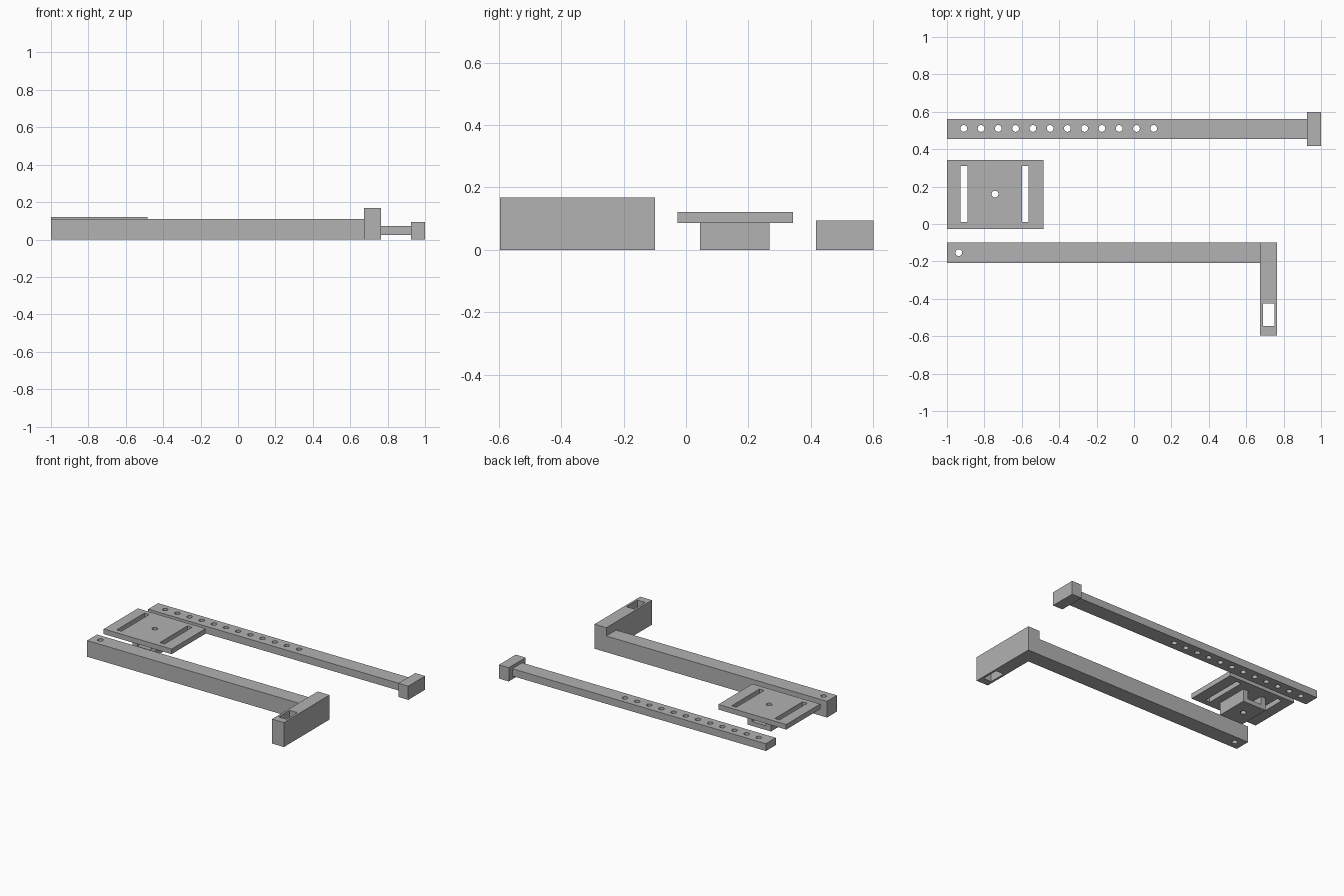
import bpy, bmesh
from mathutils import Matrix, Vector

if "Cube" in bpy.data.objects:
    bpy.data.objects.remove(bpy.data.objects["Cube"])

grey = bpy.data.materials.new("plain grey")
grey.diffuse_color = (0.445, 0.445, 0.445, 1)
grey.use_nodes = True
grey.node_tree.nodes["Principled BSDF"].inputs["Base Color"].default_value = grey.diffuse_color


def add_box(bm, x, y, z):
    """Add a box given (min, max) ranges on each axis."""
    size = Matrix.Diagonal((x[1] - x[0], y[1] - y[0], z[1] - z[0], 1))
    centre = Vector((sum(x) / 2, sum(y) / 2, sum(z) / 2))
    bmesh.ops.create_cube(bm, size=1, matrix=Matrix.Translation(centre) @ size)


def add_hole(bm, x, y, r=0.018):
    """Add a tall cylinder used to drill a vertical hole."""
    bmesh.ops.create_cone(bm, cap_ends=True, segments=32, radius1=r, radius2=r,
                          depth=1, matrix=Matrix.Translation((x, y, 0)))


def make_object(name, bm):
    mesh = bpy.data.meshes.new(name)
    bm.to_mesh(mesh)
    bm.free()
    mesh.materials.append(grey)
    obj = bpy.data.objects.new(name, mesh)
    bpy.context.collection.objects.link(obj)
    return obj


def part(name, box, holes=(), slots=()):
    """Box with round holes (x, y) and rectangular slots (x range, y range)."""
    bm = bmesh.new()
    add_box(bm, *box)
    obj = make_object(name, bm)
    if holes or slots:
        cut = bmesh.new()
        for x, y in holes:
            add_hole(cut, x, y)
        for x, y in slots:
            add_box(cut, x, y, (-0.5, 0.5))
        cutter = make_object(name + "_cutter", cut)
        cutter.hide_render = True
        cutter.hide_set(True)
        mod = obj.modifiers.new("cutouts", 'BOOLEAN')
        mod.operation = 'DIFFERENCE'
        mod.solver = 'EXACT'
        mod.object = cutter
        # Bake the cut and discard the helper
        bpy.context.view_layer.objects.active = obj
        bpy.ops.object.modifier_apply(modifier=mod.name)
        bpy.data.objects.remove(cutter)
    return obj


# Sliding rail with a row of index holes and an end stop
part("sliding_rail", ((-1, 0.925), (0.455, 0.562), (0.023, 0.073)),
     holes=[(-0.91 + 0.0923 * i, 0.511) for i in range(12)])
part("rail_end_stop", ((0.925, 1), (0.417, 0.6), (0, 0.094)))

# Slotted plate
part("slotted_plate", ((-1, -0.485), (-0.027, 0.342), (0.086, 0.121)),
     holes=[(-0.743, 0.16)],
     slots=[((-0.927, -0.891), (0.01, 0.31)), ((-0.6, -0.564), (0.01, 0.31))])

# Channel under the plate: two side walls and a drilled floor
channel_y = (0.045, 0.268)
part("channel_floor", ((-0.832, -0.654), channel_y, (0, 0.03)),
     holes=[(-0.743, 0.16)])
for side, x in (("left", (-0.832, -0.796)), ("right", (-0.69, -0.654))):
    part("channel_wall_" + side, (x, channel_y, (0.03, 0.086)))

# Main bar with a pivot hole and a taller slotted arm at its end
part("main_bar", ((-1, 0.675), (-0.208, -0.1), (0, 0.111)),
     holes=[(-0.937, -0.153)])
part("slotted_arm", ((0.675, 0.765), (-0.595, -0.1), (0, 0.168)),
     slots=[((0.69, 0.75), (-0.545, -0.426))])
